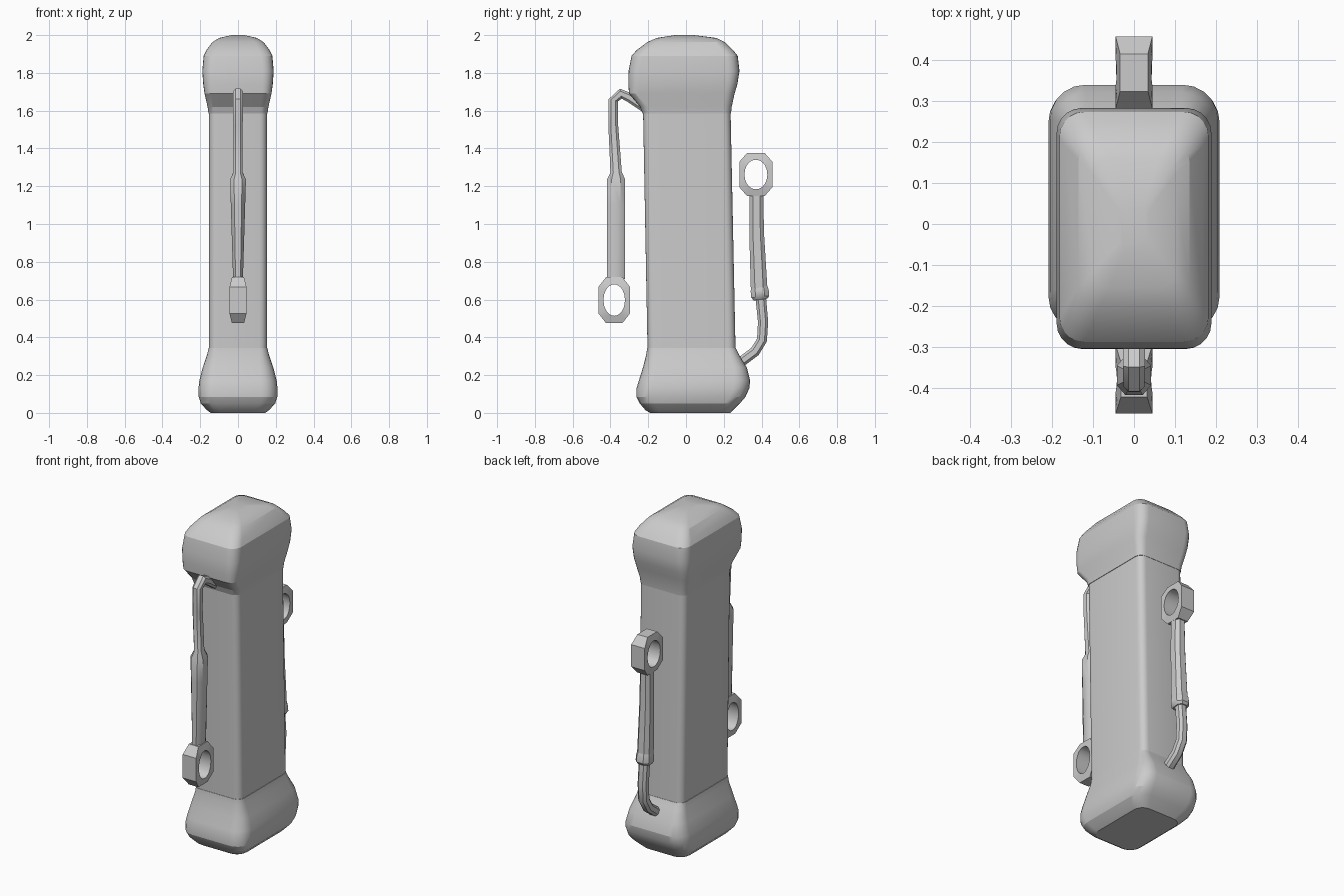
import bpy, bmesh, math
from mathutils import Vector

old = bpy.data.objects.get("Cube")
if old:
    bpy.data.objects.remove(old, do_unlink=True)

grey = bpy.data.materials.new("plain_grey")
grey.use_nodes = True
grey.diffuse_color = (0.6, 0.6, 0.6, 1)
grey.node_tree.nodes["Principled BSDF"].inputs["Base Color"].default_value = (0.6, 0.6, 0.6, 1)


def loft(name, rings, angle, capped=True, closed=False):
    """Skin a list of equal-length point rings."""
    bm = bmesh.new()
    loops = [[bm.verts.new(p) for p in ring] for ring in rings]
    pairs = list(zip(loops, loops[1:]))
    if closed:
        pairs.append((loops[-1], loops[0]))
    for a, b in pairs:
        for i in range(len(a)):
            j = (i + 1) % len(a)
            bm.faces.new((a[i], a[j], b[j], b[i]))
    if capped:
        bm.faces.new(loops[0][::-1])
        bm.faces.new(loops[-1])
    bmesh.ops.recalc_face_normals(bm, faces=bm.faces[:])
    mesh = bpy.data.meshes.new(name)
    bm.to_mesh(mesh)
    bm.free()
    mesh.materials.append(grey)
    obj = bpy.data.objects.new(name, mesh)
    bpy.context.collection.objects.link(obj)
    bpy.ops.object.select_all(action='DESELECT')
    obj.select_set(True)
    bpy.context.view_layer.objects.active = obj
    bpy.ops.object.shade_smooth_by_angle(angle=math.radians(angle))
    return obj


def rounded_rect(z, hx, y0, y1, r, steps=5):
    """Horizontal rounded rectangle."""
    mid, hy = (y0 + y1) / 2, (y1 - y0) / 2
    pts = []
    for q, (sx, sy) in enumerate(((1, 1), (-1, 1), (-1, -1), (1, -1))):
        for k in range(steps + 1):
            a = (q + k / steps) * math.pi / 2
            pts.append((sx * (hx - r) + r * math.cos(a),
                        mid + sy * (hy - r) + r * math.sin(a), z))
    return pts


def rod(name, sections, angle=35):
    """Sweep a chamfered section along the yz plane: (y, z, half depth, half width)."""
    c = 0.5
    shape = ((1, c), (c, 1), (-c, 1), (-1, c), (-1, -c), (-c, -1), (c, -1), (1, -c))
    rings = []
    for i, (y, z, d, w) in enumerate(sections):
        a = sections[max(i - 1, 0)]
        b = sections[min(i + 1, len(sections) - 1)]
        t = Vector((0, b[0] - a[0], b[1] - a[1])).normalized()
        n = Vector((0, -t.z, t.y))
        rings.append([Vector((0, y, z)) + Vector((u * w, 0, 0)) + n * v * d for u, v in shape])
    return loft(name, rings, angle)


def eyelet(name, y, z, hy, hz, wide, narrow):
    """Octagonal pull with an oval hole, thinner at its ends."""
    oct_pts = [(1, -.58), (1, .58), (.52, 1), (-.52, 1), (-1, .58), (-1, -.58), (-.52, -1), (.52, -1)]
    outer = []
    for i, p in enumerate(oct_pts):
        q = oct_pts[(i + 1) % 8]
        outer += [(p[0] + (q[0] - p[0]) * k / 4, p[1] + (q[1] - p[1]) * k / 4) for k in range(4)]

    def ring(pts, side):
        out = []
        for u, v in pts:
            t = max(0, (abs(v) - .58) / .42)
            out.append((side * (wide + (narrow - wide) * t), y + u * hy, z + v * hz))
        return out
    inner = []
    for u, v in outer:
        a = math.atan2(v * hz, u * hy)
        inner.append((.69 * math.cos(a), .68 * math.sin(a)))
    return loft(name, [ring(outer, 1), ring(outer, -1), ring(inner, -1), ring(inner, 1)],
                30, capped=False, closed=True)


# Main column, leaning slightly from base to head
loft("column", [rounded_rect(*s) for s in (
    (0.30, .153, -.203, .263, .04), (1.64, .153, -.228, .235, .04))], 25)

# Swollen foot
loft("foot", [rounded_rect(*s) for s in (
    (0.0, .145, -.19, .235, .06), (.015, .165, -.215, .25, .07),
    (.05, .197, -.245, .285, .08), (.085, .208, -.262, .315, .085),
    (.13, .209, -.262, .335, .085), (.17, .205, -.25, .34, .085),
    (.24, .187, -.228, .322, .07), (.31, .163, -.21, .28, .05),
    (.343, .156, -.206, .264, .042))], 19)

# Domed head
loft("head", [rounded_rect(*s) for s in (
    (1.585, .156, -.23, .238, .042), (1.62, .161, -.243, .242, .045),
    (1.69, .177, -.302, .257, .05), (1.74, .184, -.305, .272, .055),
    (1.81, .189, -.304, .283, .06), (1.89, .182, -.288, .274, .06),
    (1.92, .168, -.262, .25, .06), (1.963, .135, -.205, .205, .05),
    (1.985, .1, -.155, .16, .04), (2.0, .033, -.058, .042, .015))], 19)

# Front hanging strap
rod("front_strap", (
    (-.21, 1.61, .025, .027), (-.30, 1.67, .025, .027), (-.345, 1.69, .027, .027),
    (-.385, 1.655, .025, .026), (-.385, 1.52, .026, .025), (-.37, 1.275, .03, .024),
    (-.37, 1.235, .048, .042), (-.37, 1.10, .048, .038), (-.371, .71, .047, .026)))
eyelet("front_eyelet", -.38, .597, .083, .122, .045, .032)

# Back rising hose with its grip and collar
rod("back_hose", (
    (.25, .25, .028, .03), (.305, .28, .027, .029), (.365, .325, .027, .028),
    (.402, .385, .027, .028), (.408, .48, .027, .028), (.395, .62, .028, .028)))
rod("back_grip", (
    (.372, 1.16, .037, .033), (.374, .95, .039, .036), (.387, .66, .044, .04)))
rod("back_collar", (
    (.388, .67, .042, .038), (.39, .648, .048, .044),
    (.393, .615, .048, .044), (.395, .6, .036, .034)))
eyelet("back_eyelet", .37, 1.262, .088, .115, .045, .034)
